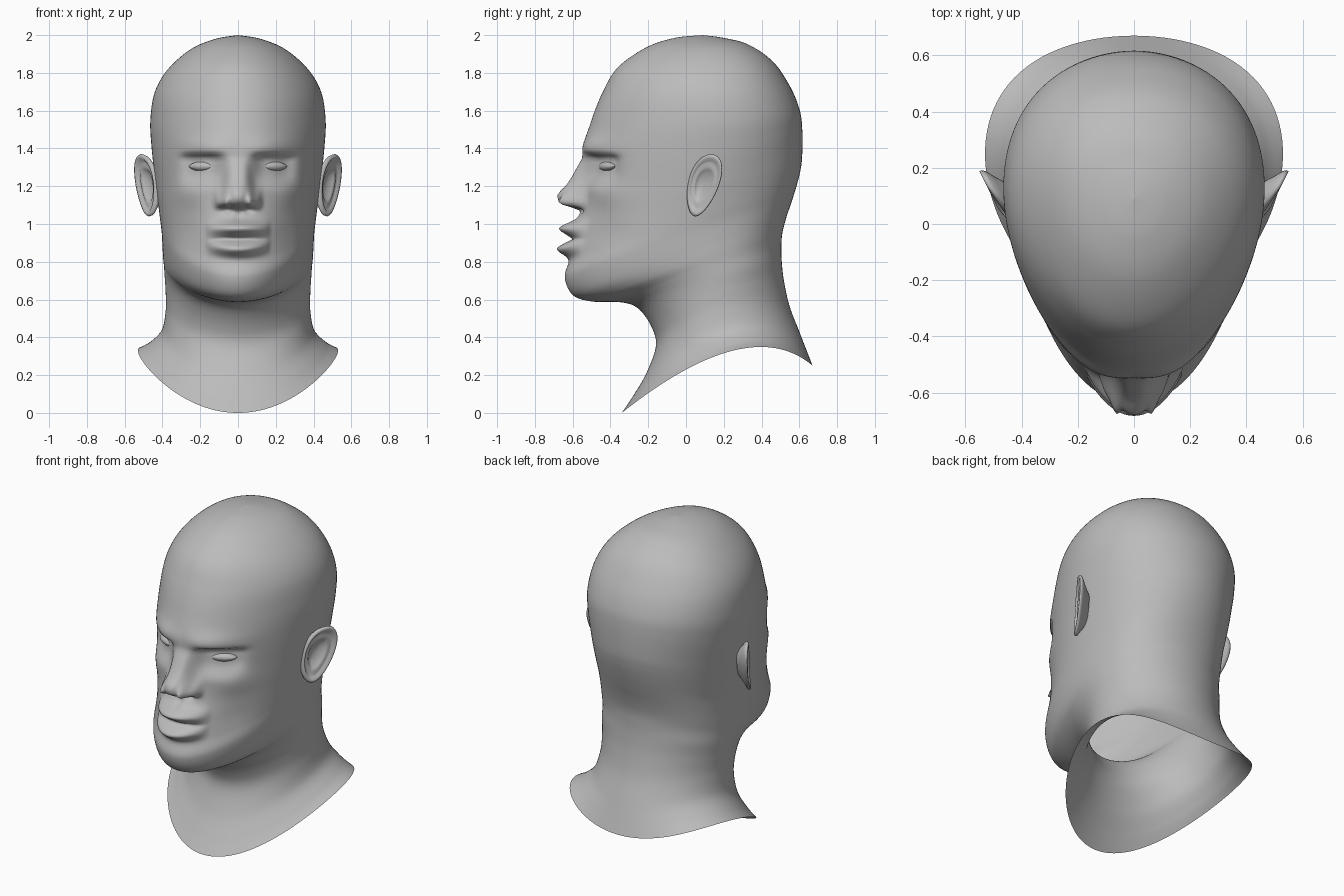
import bpy, bmesh, math
from math import sin, cos, exp, pi

if "Cube" in bpy.data.objects:
    bpy.data.objects.remove(bpy.data.objects["Cube"])

skin = bpy.data.materials.new("grey_clay")
skin.diffuse_color = (0.5, 0.5, 0.5, 1)
skin.use_nodes = True
skin.node_tree.nodes["Principled BSDF"].inputs["Base Color"].default_value = skin.diffuse_color

# Tilted rings from neck edge to crown: front y,z | side y,z,half width | back y,z
RINGS = [
    (-.34, .00, .25, .33, .53, .67, .25),
    (-.28, .09, .22, .36, .47, .635, .34),
    (-.21, .21, .20, .43, .405, .60, .43),
    (-.16, .35, .18, .54, .383, .55, .56),
    (-.18, .45, .17, .64, .383, .52, .69),
    (-.25, .55, .16, .72, .388, .507, .80),
    (-.34, .585, .13, .78, .392, .505, .88),
    (-.50, .59, .10, .83, .397, .51, .95),
    (-.60, .625, .08, .89, .40, .53, 1.03),
    (-.64, .72, .07, .97, .405, .56, 1.12),
    (-.605, .82, .08, 1.05, .415, .585, 1.20),
    (-.575, .95, .09, 1.13, .425, .605, 1.28),
    (-.55, 1.10, .10, 1.22, .437, .615, 1.36),
    (-.545, 1.38, .12, 1.40, .457, .615, 1.51),
    (-.50, 1.55, .13, 1.55, .464, .60, 1.61),
    (-.44, 1.70, .12, 1.70, .44, .55, 1.73),
    (-.36, 1.83, .11, 1.82, .37, .46, 1.86),
    (-.21, 1.935, .10, 1.925, .25, .33, 1.95),
    (-.06, 1.985, .09, 1.98, .12, .20, 1.985),
    (.09, 2.0, .09, 2.0, 0, .09, 2.0)]


def spline(f):
    """Smooth ring values at fractional ring index f."""
    n = len(RINGS) - 1
    i = min(int(f), n - 1)
    t = f - i
    a, b, c, d = (RINGS[max(0, min(n, i + k))] for k in (-1, 0, 1, 2))
    return [q + .5 * t * (r - p + t * (2 * p - 5 * q + 4 * r - s + t * (3 * (q - r) + s - p)))
            for p, q, r, s in zip(a, b, c, d)]


def step(lo, hi, v):
    t = max(0, min(1, (v - lo) / (hi - lo)))
    return t * t * (3 - 2 * t)


def bump(x, z, cx, cz, sx, sz):
    return exp(-((x - cx) / sx) ** 2 - ((z - cz) / sz) ** 2)


def relief(x, z):
    """Forward relief of the face."""
    x = abs(x)
    d = 0
    # nose ridge, tip, wings and nostrils
    under = step(1.065, 1.115, z)
    rise = max(0, min(1, (1.35 - z) / .19))
    width = .05 + .03 * rise
    d += .105 * rise * under * exp(-(x / width) ** 4)
    d += .025 * bump(x, z, 0, 1.15, .05, .045)
    d += .065 * under * exp(-((x - .085) / .036) ** 4 - ((z - 1.11) / .05) ** 2)
    d -= .03 * bump(x, z, .055, 1.075, .025, .014)
    # lips with the parting line, and the muzzle behind them
    lip = max(0, 1 - (x / .17) ** 2) ** .8
    d += .085 * lip * exp(-((z - .978 + .25 * x * x) / .037) ** 2)
    d += .075 * lip * exp(-((z - .868 - .8 * x * x) / .037) ** 2)
    d -= .018 * lip * exp(-((z - .92) / .009) ** 2)
    d += .02 * bump(x, z, 0, .94, .2, .14)
    d -= .012 * bump(x, z, 0, 1.035, .018, .03)
    # brow ridge, eye sockets and lids
    d += .022 * bump(x, z, .16, 1.41, .13, .05)
    socket = step(1.385, 1.345, z) * step(1.17, 1.31, z)
    d -= .065 * socket * exp(-((x - .19) / .105) ** 4)
    d += .018 * bump(x, z, .19, 1.305, .085, .036)
    # cheekbones and hollow cheeks
    d += .018 * bump(x, z, .27, 1.16, .09, .07)
    d -= .015 * bump(x, z, .27, .95, .08, .1)
    return d


def make(name, verts, faces):
    me = bpy.data.meshes.new(name)
    bm = bmesh.new()
    vs = [bm.verts.new(v) for v in verts]
    for f in faces:
        bm.faces.new([vs[i] for i in f])
    bmesh.ops.remove_doubles(bm, verts=bm.verts, dist=1e-5)
    bmesh.ops.recalc_face_normals(bm, faces=bm.faces)
    for f in bm.faces:
        f.smooth = True
    bm.to_mesh(me)
    bm.free()
    me.materials.append(skin)
    ob = bpy.data.objects.new(name, me)
    bpy.context.collection.objects.link(ob)
    return ob


def grid_faces(rows, n):
    return [(r * n + i, r * n + (i + 1) % n, (r + 1) * n + (i + 1) % n, (r + 1) * n + i)
            for r in range(rows - 1) for i in range(n)]


# Head and neck: one lofted skin, denser towards the face, open at the bottom
N, SUB = 144, 14
rows = (len(RINGS) - 1) * SUB + 1
verts = []
for r in range(rows):
    yf, zf, ys, zs, w, yb, zb = spline(r / SUB)
    for i in range(N):
        u = 2 * pi * i / N
        t = u - .55 * sin(u)
        c = cos(t)
        x = w * sin(t)
        y = ys + (yf - yb) / 2 * c + ((yf + yb) / 2 - ys) * c * c
        z = zs + (zf - zb) / 2 * c + ((zf + zb) / 2 - zs) * c * c
        if c > 0 and r > 7 * SUB:
            y -= relief(x, z) * step(0, .3, c)
        verts.append((x, y, z))
head = make("head_and_neck", verts, grid_faces(rows, N))


def face_y(x, z):
    return min((v for v in verts if v[1] < -.2),
               key=lambda v: (v[0] - x) ** 2 + (v[2] - z) ** 2)[1]


for side, label in ((1, "left"), (-1, "right")):
    # Eye: almond-shaped ball set in the socket
    ey = face_y(.19, 1.305)
    ev = []
    for r in range(17):
        p = pi * r / 16
        for i in range(32):
            a = 2 * pi * i / 32
            lx = cos(p)
            ev.append((side * (.19 + .07 * lx),
                       ey + .022 + .035 * sin(p) * cos(a) + .03 * lx,
                       1.305 + .026 * sin(p) ** 1.4 * sin(a)))
    make(label + "_eye", ev, grid_faces(17, 32))

    # Ear: concentric loops (scale, outward offset) from the root over the rim to the bowl
    loops = [(.5, -.075), (.8, -.035), (.97, -.016), (1, -.004), (.96, .006), (.88, .006),
             (.8, -.006), (.7, -.012), (.6, -.008), (.5, -.018), (.35, -.035), (0, -.04)]
    av = []
    for s, o in loops:
        for i in range(40):
            a = 2 * pi * i / 40
            dz = .165 * sin(a) * s
            y = .092 + .083 * cos(a) * (1 + .2 * sin(a)) * s + .25 * dz
            x = .45 + .5 * y + o - .02 * max(0, -cos(a)) * s
            av.append((side * x, y, 1.205 + dz))
    make(label + "_ear", av, grid_faces(len(loops), 40))
